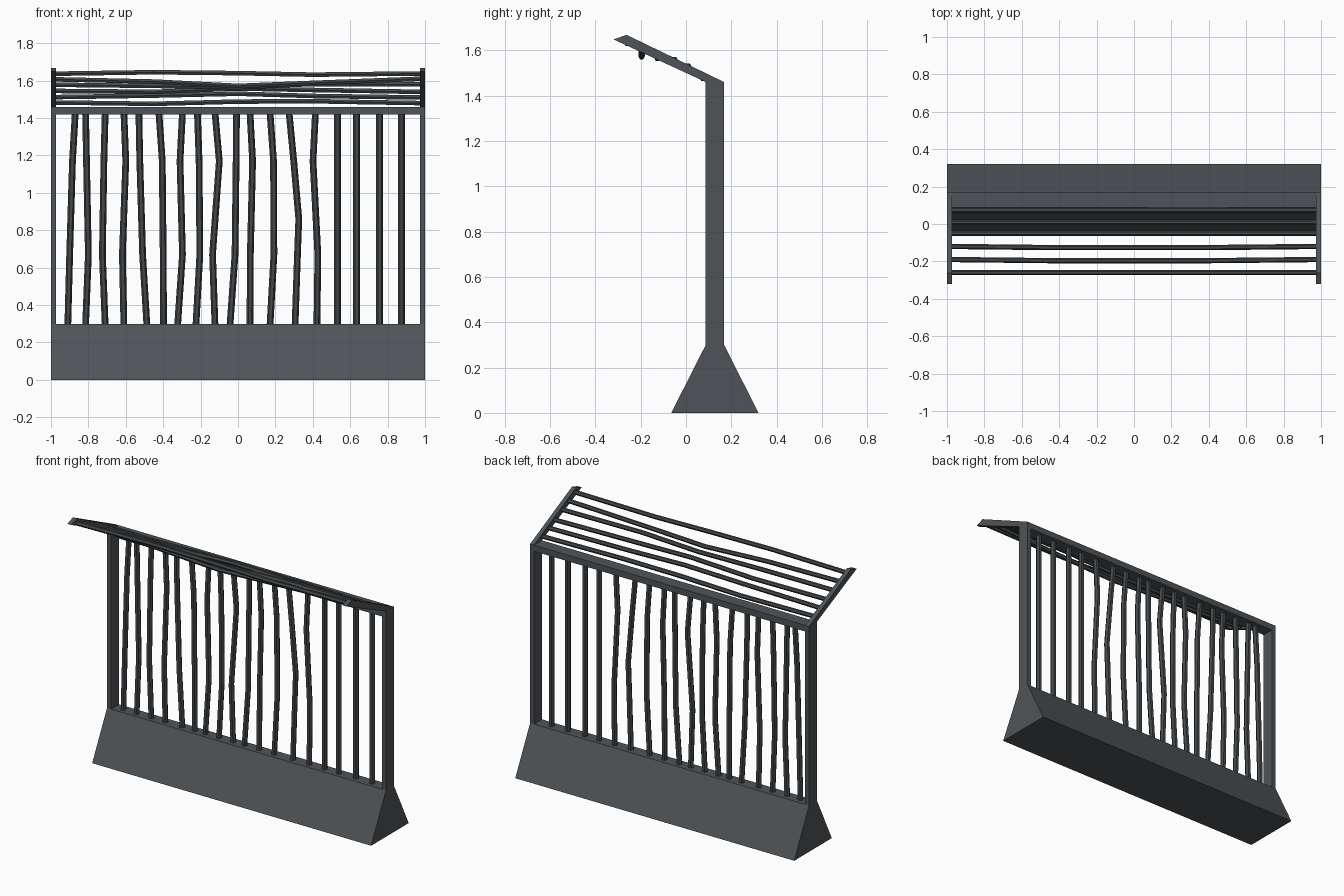
import bpy, bmesh, math
from mathutils import Vector

if "Cube" in bpy.data.objects:
    bpy.data.objects.remove(bpy.data.objects["Cube"])


def material(name, rgb):
    m = bpy.data.materials.new(name)
    m.diffuse_color = (*rgb, 1)
    m.use_nodes = True
    m.node_tree.nodes["Principled BSDF"].inputs["Base Color"].default_value = m.diffuse_color
    return m


SLATE = material("slate grey", (0.078, 0.088, 0.098))
DARK = material("dark bar grey", (0.058, 0.066, 0.070))


def finish(name, bm, mat):
    bmesh.ops.recalc_face_normals(bm, faces=bm.faces)
    me = bpy.data.meshes.new(name)
    bm.to_mesh(me)
    bm.free()
    me.materials.append(mat)
    ob = bpy.data.objects.new(name, me)
    bpy.context.collection.objects.link(ob)
    return ob


def extrude_x(name, profile, x0, x1, mat=SLATE):
    """Extrude a (y, z) profile along x."""
    bm = bmesh.new()
    a = [bm.verts.new((x0, y, z)) for y, z in profile]
    b = [bm.verts.new((x1, y, z)) for y, z in profile]
    n = len(profile)
    bm.faces.new(a)
    bm.faces.new(b)
    for i in range(n):
        bm.faces.new((a[i], a[(i + 1) % n], b[(i + 1) % n], b[i]))
    return finish(name, bm, mat)


def bar(name, path, u, v, r, sides=6):
    """Sweep a polygon lying in plane u, v along a bent path."""
    bm = bmesh.new()
    u, v = Vector(u), Vector(v)
    rings = []
    for p in path:
        ring = []
        for k in range(sides):
            t = math.tau * k / sides
            ring.append(bm.verts.new(Vector(p) + r * (math.cos(t) * u + math.sin(t) * v)))
        rings.append(ring)
    for a, b in zip(rings, rings[1:]):
        for i in range(sides):
            j = (i + 1) % sides
            bm.faces.new((a[i], a[j], b[j], b[i]))
    bm.faces.new(rings[0])
    bm.faces.new(rings[-1])
    return finish(name, bm, DARK)


# Sloped barrier base
extrude_x("base", [(-0.065, 0), (0.32, 0), (0.168, 0.3), (0.087, 0.3)], -1, 1)

# Top rail between the posts
extrude_x("top_rail", [(0.087, 1.42), (0.168, 1.42), (0.168, 1.46), (0.087, 1.46)], -0.972, 0.972)

# End posts and sloped canopy arms
for side, x0 in (("left", -1), ("right", 0.972)):
    extrude_x(side + "_post", [(0.087, 0.3), (0.168, 0.3), (0.168, 1.46), (0.087, 1.46)], x0, x0 + 0.028)
    extrude_x(side + "_arm", [(0.087, 1.46), (0.168, 1.46), (-0.262, 1.668), (-0.32, 1.648)], x0, x0 + 0.028)

# Fence bars: x at top, x at z 1.17, x at z 0.67, x at bottom
uprights = [
    (-0.87, -0.885, -0.90, -0.91), (-0.815, -0.81, -0.80, -0.815),
    (-0.71, -0.717, -0.725, -0.71), (-0.61, -0.60, -0.618, -0.61),
    (-0.53, -0.525, -0.51, -0.487), (-0.423, -0.405, -0.40, -0.398),
    (-0.297, -0.31, -0.297, -0.323), (-0.217, -0.208, -0.204, -0.225),
    (-0.123, -0.10, -0.136, -0.123), (-0.008, -0.01, -0.016, -0.043),
    (0.064, 0.078, 0.066, 0.064), (0.171, 0.19, 0.192, 0.171),
    (0.273, 0.298, 0.318, 0.305), (0.414, 0.401, 0.427, 0.422)]
uprights += [(x,) * 4 for x in (0.532, 0.634, 0.757, 0.874)]
for i, xs in enumerate(uprights):
    path = [(x, 0.127, z) for x, z in zip(xs, (1.43, 1.17, 0.67, 0.29))]
    if i == 12:
        path.insert(2, (0.325, 0.127, 0.86))
    bar(f"fence_bar_{i + 1}", path, (1, 0, 0), (0, 1, 0), 0.018)

# Canopy bars: y, then z at five stations along x
canopy = [
    (-0.26, (1.637, 1.645, 1.64, 1.632, 1.638)),
    (-0.19, (1.607, 1.595, 1.572, 1.588, 1.61)),
    (-0.12, (1.578, 1.572, 1.565, 1.582, 1.58)),
    (-0.05, (1.545, 1.54, 1.558, 1.55, 1.54)),
    (0.01, (1.512, 1.52, 1.53, 1.518, 1.51)),
    (0.075, (1.483, 1.476, 1.488, 1.49, 1.48))]
for i, (y, zs) in enumerate(canopy):
    path = [(x, y - (0.006 if 0 < k < 4 and i in (1, 2) else 0), z)
            for k, (x, z) in enumerate(zip((-0.975, -0.45, 0, 0.4, 0.975), zs))]
    bar(f"canopy_bar_{i + 1}", path, (0, 1, 0), (0, 0, 1), 0.014)
